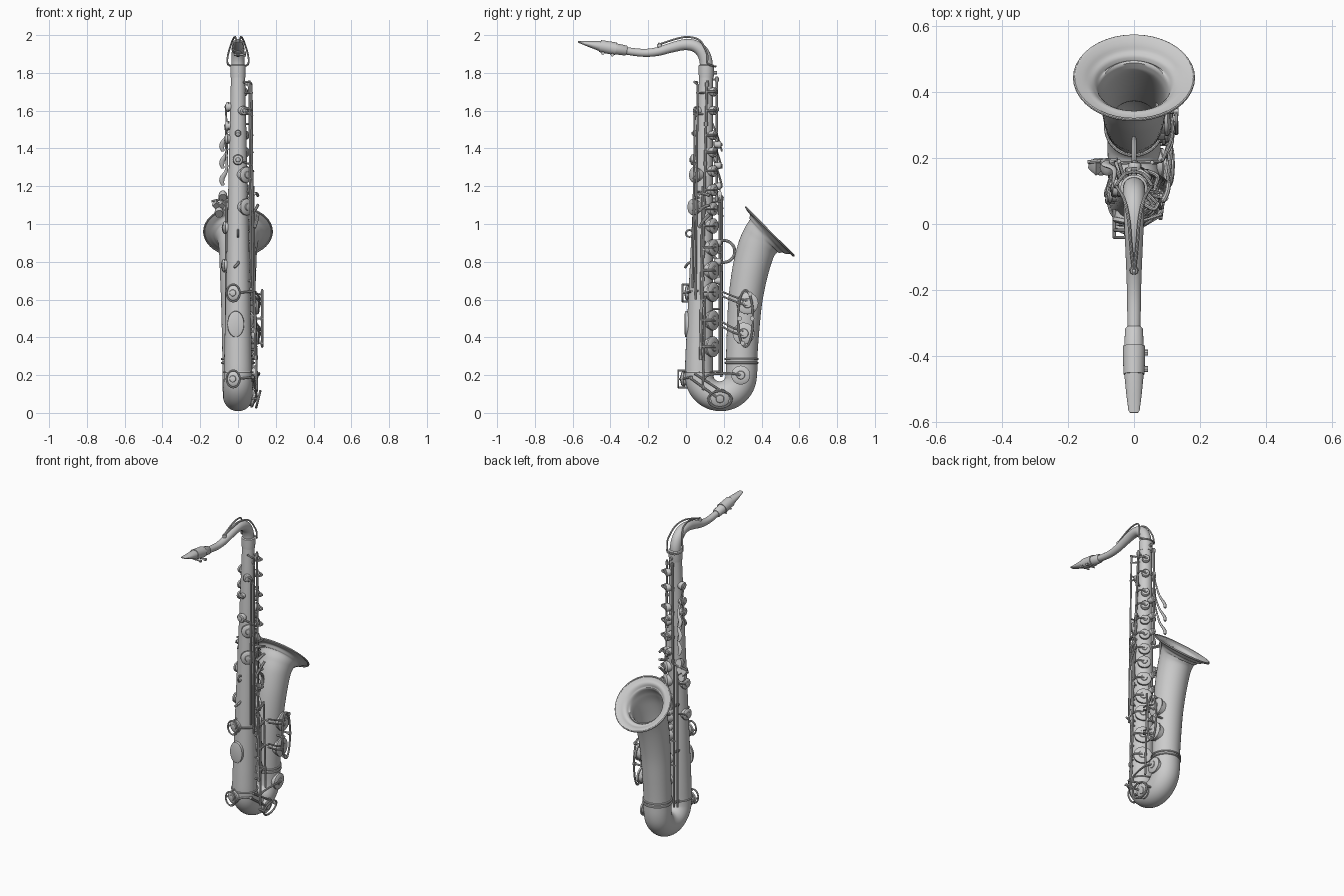
import bpy, bmesh, math
from mathutils import Vector


def sweep(name, pts, r=None, seg=10, sub=1, cap=True):
    """Skin rings along points (x, y, z[, r[, r2]]); sub > 1 smooths the path."""
    P = []
    for p in pts:
        p = list(p) + ([r] if len(p) == 3 else [])
        P.append(Vector(p + [p[3]] if len(p) == 4 else p))
    Q = []
    for i in range(len(P) - 1):
        a, b, c, d = P[max(i - 1, 0)], P[i], P[i + 1], P[min(i + 2, len(P) - 1)]
        for k in range(sub):
            t = k / sub
            Q.append(b * 1.0 if sub == 1 else 0.5 * (2 * b + (c - a) * t + (2 * a - 5 * b + 4 * c - d) * t * t
                                                    + (3 * b - a - 3 * c + d) * t ** 3))
    Q.append(P[-1])
    pos = [Vector(q[:3]) for q in Q]
    bm, rings, u = bmesh.new(), [], Vector((1, 0, 0))
    for i, q in enumerate(Q):
        t = (pos[min(i + 1, len(Q) - 1)] - pos[max(i - 1, 0)]).normalized()
        if abs(u.dot(t)) > 0.95:
            u = Vector((0, 1, 0)) if abs(t.y) < 0.9 else Vector((0, 0, 1))
        u = (u - t * u.dot(t)).normalized()
        v = t.cross(u)
        rings.append([bm.verts.new(pos[i] + u * q[3] * math.cos(a) + v * q[4] * math.sin(a))
                      for a in (2 * math.pi * k / seg for k in range(seg))])
    for A, B in zip(rings, rings[1:]):
        for k in range(seg):
            bm.faces.new((A[k], A[(k + 1) % seg], B[(k + 1) % seg], B[k]))
    if cap:
        bm.faces.new(rings[0][::-1])
        bm.faces.new(rings[-1])
    me = bpy.data.meshes.new(name)
    bm.to_mesh(me)
    bm.free()
    ob = bpy.data.objects.new(name, me)
    bpy.context.collection.objects.link(ob)
    return ob


def rod(name, a, b, r=0.005):
    return sweep(name, [a, b], r, 8)


def wire(name, pts, r=0.005):
    return sweep(name, pts, r, 8, 6)


def cup(name, loc, n, r, depth=0.03):
    """Domed key cup above its tone hole chimney."""
    loc, n = Vector(loc), Vector(n).normalized()
    prof = [(-depth, .88), (-.004, .88), (-.003, 1), (.007, 1), (.012, .85), (.014, .45), (.018, .4), (.02, .15)]
    return sweep(name, [(*(loc + n * h), k * r) for h, k in prof], seg=24)


def ring(name, c, n, R, r=0.005, R2=None):
    """Closed hoop around axis n, optionally oval."""
    n = Vector(n).normalized()
    u = n.cross(Vector((0, 0, 1)))
    u = Vector((1, 0, 0)) if u.length < 0.01 else u.normalized()
    v = n.cross(u)
    return sweep(name, [Vector(c) + u * R * math.cos(a) + v * (R2 or R) * math.sin(a)
                        for a in (math.pi * k / 20 for k in range(41))], r, 8)


def body_y(z): return 0.108 - (1.83 - z) * 0.0248
def body_r(z): return 0.036 + (1.83 - z) * 0.0242


def on_body(z, ang, lift=0.0):
    """Point and outward normal on the body tube; ang 0 = +x, 90 = +y."""
    n = Vector((math.cos(math.radians(ang)), math.sin(math.radians(ang)), 0))
    return Vector((0, body_y(z), z)) + n * (body_r(z) + lift), n


# Conical body, bow and flared bell in one skin
path = [(0, body_y(z), z, body_r(z)) for z in (1.83, 1.5, 1.1, .75, .45, .3)] + [(0, .07, .2, .075)]
path += [(0, .181 - .112 * math.cos(a), .2 - .112 * math.sin(a), .075 + .008 * a / math.pi)
         for a in (math.pi * k / 6 for k in range(1, 6))]
path += [(0, .293, .2, .083), (0, .295, .3, .083), (0, .303, .45, .086), (0, .315, .6, .09), (0, .34, .75, .096),
         (0, .372, .865, .101), (0, .4, .917, .109), (0, .421, .939, .123), (0, .434, .951, .15), (0, .443, .96, .181)]
body = sweep("body_bow_and_bell", path, seg=48, sub=6, cap=False)
sol = body.modifiers.new("wall", 'SOLIDIFY')
sol.thickness, sol.offset = 0.005, -1
ring("bell_rim", (0, .443, .96), (0, .71, .7), .18, .005)
for z in (.265, .285):
    ring("bow_band_bell", (0, .294, z), (0, 0, 1), .085, .006)
ring("bow_band_body", (0, .07, .215), (0, 0, 1), .077, .005)
ring("bell_brace_ring", (0, .2, .855), (1, 0, 0), .058, .008)

# Neck, cork, mouthpiece, ligature
sweep("neck_collar", [(0, .107, 1.775, .039), (0, .108, 1.8, .041), (0, .108, 1.84, .041), (0, .108, 1.845, .035)], seg=32)
sweep("neck", [(0, .108, 1.81, .034), (0, .105, 1.865, .034), (0, .085, 1.913, .033), (0, .045, 1.943, .031),
               (0, -.01, 1.949, .029), (0, -.08, 1.933, .026), (0, -.15, 1.913, .023), (0, -.22, 1.906, .021),
               (0, -.3, 1.914, .02), (0, -.35, 1.924, .018)], seg=32, sub=5)
sweep("mouthpiece", [(0, -.312, 1.917, .022), (0, -.318, 1.918, .027), (0, -.4, 1.932, .031, .03),
                     (0, -.46, 1.943, .029, .026), (0, -.52, 1.954, .023, .014), (0, -.565, 1.963, .017, .005),
                     (0, -.572, 1.965, .012, .003)], seg=28)
sweep("ligature", [(0, -.37, 1.927, .034), (0, -.455, 1.942, .032)], seg=28)
for y in (-.39, -.44):
    z = 1.86 - y * .18 - .035
    rod("ligature_screw", (-.02, y, z), (.038, y, z), .005)
    rod("ligature_thumbscrew", (.03, y, z), (.042, y, z), .009)
rod("neck_screw", (0, .14, 1.8), (0, .165, 1.8), .009)

# Octave key on the neck
for s in (-1, 1):
    wire("octave_loop", [(0, -.15, 1.948), (s * .01, -.06, 1.978), (s * .016, .01, 1.99), (s * .03, .075, 1.97),
                         (s * .052, .112, 1.9), (s * .055, .115, 1.85), (s * .03, .15, 1.835), (0, .158, 1.835)], .005)
cup("octave_pad", (0, -.14, 1.94), (0, -.15, 1), .013, .012)

# Main stack: key cups facing back right, each with an arm to the hinge rod
stack = [(.35, .055), (.49, .053), (.64, .052), (.755, .049), (.875, .044), (.99, .04), (1.08, .035),
         (1.18, .032), (1.28, .03), (1.38, .028), (1.47, .026), (1.6, .024), (1.7, .024)]
for z, r in stack:
    p, n = on_body(z, 54, .012)
    cup("stack_cup", p, n, r, .04)
    h, _ = on_body(z, 5, .022)
    wire("stack_arm", [p + n * .018, (p + h) / 2 + Vector((.026, .016, 0)), h], .006)
for a, z0, z1 in ((5, .28, .86), (5, .88, 1.76), (105, 1.12, 1.78)):
    rod("stack_hinge_rod", on_body(z0, a, .022)[0], on_body(z1, a, .022)[0], .0065)
    for k in range(5):
        z = z0 + (z1 - z0) * (k + .1) / 4.2
        rod("rod_post", on_body(z, a, -.006)[0], on_body(z, a, .022)[0], .005)
        p = on_body(z, a, .022)[0]
        rod("post_ball", p - Vector((0, 0, .01)), p + Vector((0, 0, .01)), .01)
# Finger buttons behind the stack
for z in (.7, .8, .9, 1.2, 1.31, 1.42):
    p, n = on_body(z, 88, .03)
    cup("finger_button", p, n, .019, .025)

# Long side rods on the right
for x, y, z0, z1 in ((.08, .05, .6, 1.74), (.069, .035, .66, 1.62), (.09, .075, .3, 1.2), (.1, .09, .12, .62)):
    rod("side_rod", (x, y, z0), (x - .008, y + .012, z1), .0055)
    for k in range(3):
        z = z0 + (z1 - z0) * (.04 + .46 * k)
        rod("side_rod_post", (.03, body_y(z), z), (x - .003, y + .005, z), .005)
for z in (1.74, 1.6):
    wire("side_key_arm", [(.072, .06, z), (.06, .045, z + .012), (.03, .06, z + .01)], .006)
for z, a, r in ((1.26, -48, .042), (1.09, -48, .044), (1.34, -90, .028), (1.6, -60, .024)):
    p, n = on_body(z, a, .01)
    cup("side_cup", p, n, r)
    rod("side_cup_arm", p + n * .015, (.078, .058, z - .03), .005)
for k in range(3):
    wire("side_touch", [(.088, .07, .98 + k * .09), (.1, .095, 1.02 + k * .07), (.105, .125, 1.05 + k * .05)], .008)

# Low keys on the bell and bow, right side, with guards
for y, z in ((.325, .58), (.305, .42)):
    cup("bell_cup", (.098, y, z), (1, 0, .05), .058, .03)
    for dz in (-.012, .012):
        wire("bell_key_arm", [(.115, y, z + dz), (.115, y - .06, z + dz + .02), (.085, .19, z + .05 + dz)], .005)
ring("bell_key_guard", (.128, .315, .5), (1, 0, 0), .04, .006, .15)
for y, z in ((.34, .63), (.285, .5), (.35, .5), (.3, .37)):
    rod("guard_foot", (.075, y, z), (.128, y, z), .006)
    rod("guard_bumper", (.12, y, z), (.135, y, z), .012)
cup("low_cup", (.088, .29, .2), (1, 0, 0), .05, .03)
cup("bow_cup", (.08, .18, .078), (1, 0, -.25), .05, .03)
ring("bow_guard", (.107, .18, .072), (1, 0, -.25), .062, .006, .045)
for y in (.118, .242):
    rod("bow_guard_foot", (.06, y, .08), (.107, y, .072), .006)
for d in (0, .03):
    rod("bow_lever", (.08, .015 + d, .19 + d * .6), (.1, .16 + d, .085 + d), .006)
wire("low_cup_arm", [(.108, .29, .2), (.112, .22, .21), (.1, .12, .2), (.09, .09, .17)], .006)
rod("bell_key_rod", (.07, .187, .19), (.055, .187, .75), .006)

# Guarded cups on the front of the body
for z in (.635, .18):
    y = body_y(z) - body_r(z)
    cup("front_cup", (-.025, y - .002, z), (-.2, -1, 0), .04, .03)
    ring("front_guard", (-.025, y - .032, z), (0, 1, 0), .035, .005, .045)
    for dx, dz in ((-.035, 0), (.035, 0), (0, .045), (0, -.045)):
        rod("front_guard_foot", (-.025 + dx, y + .03, z + dz), (-.025 + dx, y - .032, z + dz), .005)
    rod("front_key_arm", (0, y - .012, z), (.085, .03, z + .01), .006)
# Oval shield, strap ring, thumb hook
sweep("front_shield", [(-.012, .012, .47, .045, .07), (-.012, -.004, .47, .043, .068), (-.012, -.008, .47, .03, .05)], seg=28)
ring("strap_ring", (0, .018, .95), (1, 0, 0), .018, .005)
wire("thumb_hook", [(0, .03, .8), (.0, .01, .79), (-.02, -.005, .77)], .007)
cup("thumb_rest", on_body(1.48, -90, .006)[0], (0, -1, 0), .017, .02)

# Left hand: palm keys, cups and little-finger table
for z, zt in ((1.62, 1.42), (1.52, 1.33), (1.45, 1.24)):
    p, n = on_body(z, 172, .01)
    cup("palm_cup", p, n, .026)
    sweep("palm_key", [(*(p + n * .015), .005), (-.062, .13, z - .06, .005), (-.06, .165, zt + .05, .008, .005),
                       (-.085, .18, zt, .014, .006), (-.08, .19, zt - .035, .008, .005)], seg=10, sub=5)
for i, (x, z) in enumerate(((-.115, 1.1), (-.085, 1.1), (-.1, 1.06), (-.08, 1.145))):
    sweep("little_finger_plate", [(x, .165, z - .006, .021, .026), (x, .171, z, .024, .03), (x, .192, z + .006, .022, .028)], seg=4 if i < 2 else 16)
rod("table_lever", (-.14, .188, 1.12), (-.05, .195, 1.14), .006)
for x, y in ((-.062, .178), (-.046, .19)):
    rod("table_rod", (x, y, .2), (x, y, 1.15), .006)
    for z in (.22, .55, .85, 1.12):
        rod("table_post", (x * .5, body_y(z) + .03, z), (x, y, z), .005)
for z in (.42, .58):
    rod("table_cross_arm", (-.05, .185, z + .05), (.085, .19, z + .05), .005)
for z, r in ((.98, .034), (.78, .036)):
    p, n = on_body(z, 170, .01)
    cup("left_cup", p, n, r)
    rod("left_cup_arm", p + n * .015, (-.06, .178, z + .03), .005)

# Smooth shading with sharp edges kept
bpy.ops.object.select_all(action='SELECT')
bpy.context.view_layer.objects.active = body
bpy.ops.object.shade_smooth_by_angle(angle=math.radians(40))
